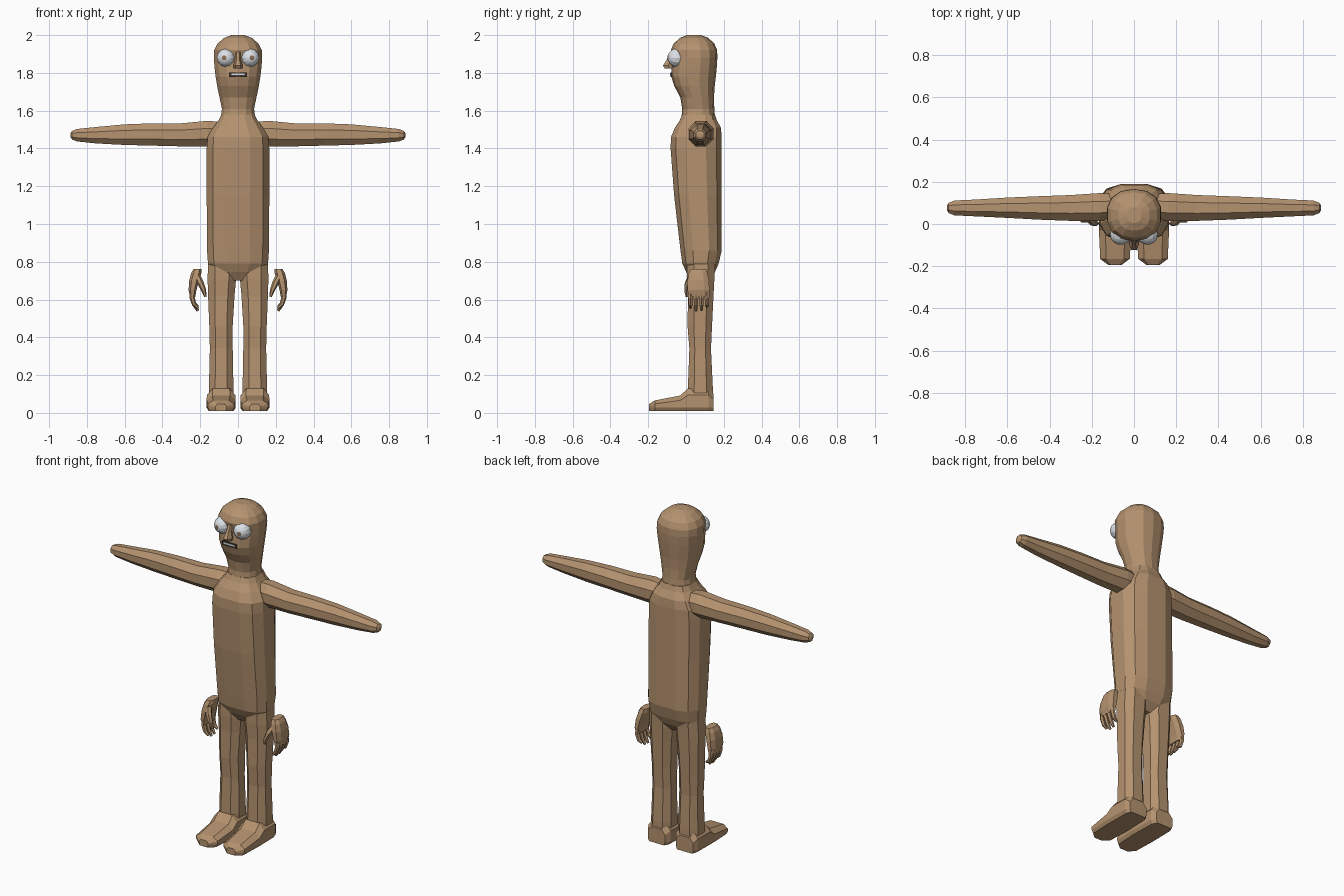
import bpy, bmesh, math
from mathutils import Vector, Matrix

if "Cube" in bpy.data.objects:
    bpy.data.objects.remove(bpy.data.objects["Cube"])


def material(name, rgb):
    m = bpy.data.materials.new(name)
    m.diffuse_color = (*rgb, 1)
    m.use_nodes = True
    m.node_tree.nodes["Principled BSDF"].inputs["Base Color"].default_value = m.diffuse_color
    return m


SKIN = material("tan skin", (0.46, 0.29, 0.16))
WHITE = material("eye white", (0.72, 0.76, 0.80))
BROWN = material("iris brown", (0.27, 0.16, 0.09))
DARK = material("mouth dark", (0.06, 0.04, 0.035))


def finish(bm, name, *mats):
    bmesh.ops.recalc_face_normals(bm, faces=bm.faces)
    me = bpy.data.meshes.new(name)
    bm.to_mesh(me)
    bm.free()
    for m in mats:
        me.materials.append(m)
    ob = bpy.data.objects.new(name, me)
    bpy.context.collection.objects.link(ob)
    return ob


def ring(n, a, b, p, turn=0.5):
    """Rounded-box outline with half sizes a, b."""
    pts = []
    for i in range(n):
        t = 2 * math.pi * (i + turn) / n
        c, s = math.cos(t), math.sin(t)
        pts.append((a * math.copysign(abs(c) ** p, c), b * math.copysign(abs(s) ** p, s)))
    return pts


def skin_rings(name, rings, mat=SKIN):
    bm = bmesh.new()
    loops = [[bm.verts.new(v) for v in r] for r in rings]
    n = len(loops[0])
    for a, b in zip(loops, loops[1:]):
        for i in range(n):
            bm.faces.new((a[i], a[(i + 1) % n], b[(i + 1) % n], b[i]))
    bm.faces.new(loops[0])
    bm.faces.new(loops[-1])
    return finish(bm, name, mat)


def upright(name, rows, n, p, turn=0.5):
    """Loft of rows (z, x0, x1, y_front, y_back)."""
    rings = []
    for z, x0, x1, y0, y1 in rows:
        rings.append([((x0 + x1) / 2 + u, (y0 + y1) / 2 + v, z)
                      for u, v in ring(n, (x1 - x0) / 2, (y1 - y0) / 2, p, turn)])
    return skin_rings(name, rings)


def tube(name, path, n=6):
    """Loft along points (x, y, z, radius)."""
    pts = [Vector(q[:3]) for q in path]
    rings = []
    for i, q in enumerate(path):
        d = (pts[min(i + 1, len(pts) - 1)] - pts[max(i - 1, 0)]).normalized()
        side = Vector((0, 1, 0))
        side = (side - d * side.dot(d)).normalized()
        up = d.cross(side)
        rings.append([pts[i] + side * u + up * v for u, v in ring(n, q[3], q[3], 1)])
    return skin_rings(name, rings)


def mirrored(ob, side):
    if side < 0:
        ob.data.transform(Matrix.Scale(-1, 4, (1, 0, 0)))
        ob.data.flip_normals()


# Torso
upright("torso", [
    (0.70, -.07, .07, .03, .12), (0.745, -.13, .13, .00, .155), (0.79, -.163, .163, -.022, .175),
    (0.86, -.168, .168, -.032, .192), (1.15, -.17, .17, -.066, .192), (1.40, -.17, .17, -.085, .192),
    (1.46, -.165, .165, -.083, .192), (1.51, -.135, .135, -.062, .188), (1.55, -.105, .105, -.035, .165),
    (1.58, -.09, .09, -.022, .155)], 12, .72)

# Neck and head
upright("head", [
    (1.55, -.095, .095, -.025, .155), (1.61, -.087, .087, -.02, .15), (1.67, -.100, .100, -.030, .148),
    (1.73, -.113, .113, -.062, .152), (1.78, -.121, .121, -.078, .158), (1.83, -.127, .127, -.076, .163),
    (1.88, -.131, .131, -.072, .166), (1.92, -.129, .129, -.080, .165), (1.955, -.111, .111, -.066, .150),
    (1.985, -.076, .076, -.032, .118), (2.0, -.035, .035, .005, .08)], 14, .88)

# Nose
upright("nose", [(1.822, -.022, .022, -.115, -.06), (1.838, -.025, .025, -.126, -.06),
                 (1.87, -.015, .015, -.105, -.06), (1.91, -.014, .014, -.085, -.06)], 6, .9, 0)


# Mouth slit and teeth plates
def plate(name, w, h, z, y, mat):
    bm = bmesh.new()
    bmesh.ops.create_cube(bm, size=1, matrix=Matrix.Translation((0, y, z)) @ Matrix.Diagonal((w, .008, h, 1)))
    finish(bm, name, mat)


plate("mouth", .095, .022, 1.79, -.079, DARK)
plate("teeth", .07, .009, 1.793, -.081, WHITE)

for s, tag in ((1, "left"), (-1, "right")):
    # Eye, with its pole facing forward and slightly outward
    bm = bmesh.new()
    bmesh.ops.create_uvsphere(bm, u_segments=12, v_segments=12, radius=.049)
    for f in bm.faces:
        f.material_index = 1 if f.calc_center_median().z > .0465 else 0
    bmesh.ops.transform(bm, verts=bm.verts, matrix=Matrix.Translation((.064, -.049, 1.88))
                        @ Matrix.Rotation(math.radians(12), 4, 'Z') @ Matrix.Rotation(math.pi / 2, 4, 'X'))
    mirrored(finish(bm, tag + "_eye", WHITE, BROWN), s)

    # Arm, rows of (x, y centre, z centre, y half, z half)
    arm = []
    for x, y, z, a, b in [(.08, .085, 1.475, .06, .07), (.16, .08, 1.478, .072, .074),
                          (.30, .076, 1.472, .066, .066), (.45, .076, 1.474, .06, .064),
                          (.60, .077, 1.473, .052, .059), (.75, .076, 1.47, .043, .047),
                          (.85, .076, 1.47, .038, .036), (.878, .076, 1.47, .026, .025),
                          (.886, .076, 1.47, .012, .012)]:
        arm.append([(x, y + u, z + v) for u, v in ring(8, a, b, 1)])
    mirrored(skin_rings(tag + "_arm", arm), s)

    # Leg
    mirrored(upright(tag + "_leg", [
        (.03, .022, .160, .005, .146), (.14, .020, .158, .006, .146), (.34, .024, .153, .014, .136),
        (.46, .024, .156, .004, .142), (.62, .014, .163, .006, .150), (.71, .005, .166, .000, .155),
        (.80, .006, .163, .000, .160)], 8, .8), s)

    # Foot, lofted from heel to toe
    foot = []
    for y, x0, x1, h in [(.146, .035, .15, .10), (.12, .018, .163, .13), (.01, .014, .165, .13),
                         (-.03, .012, .166, .092), (-.165, .02, .16, .066), (-.195, .06, .12, .048)]:
        c, w = (x0 + x1) / 2, (x1 - x0) / 2
        foot.append([(c - w * .85, y, .010), (c + w * .85, y, .010), (c + w, y, .028), (c + w, y, h * .72),
                     (c + w * .6, y, h), (c - w * .6, y, h), (c - w, y, h * .72), (c - w, y, .028)])
    mirrored(skin_rings(tag + "_foot", foot), s)

    # Detached hand: palm, four curled fingers and a thumb
    mirrored(upright(tag + "_palm", [
        (.615, .225, .255, .012, .122), (.65, .219, .263, .004, .128), (.70, .205, .260, .004, .125),
        (.74, .192, .250, .012, .117), (.763, .192, .236, .024, .108)], 8, .75), s)
    for k, tip in enumerate((.555, .54, .542, .562)):
        y = .024 + k * .029
        mirrored(tube(f"{tag}_finger_{k + 1}", [
            (.24, y, .65, .014), (.243, y, .61, .014), (.232, y, .575, .012), (.212, y, tip, .007)]), s)
    mirrored(tube(tag + "_thumb", [
        (.215, .03, .72, .018), (.197, .008, .685, .017), (.182, .002, .65, .013), (.172, .004, .615, .007)]), s)
